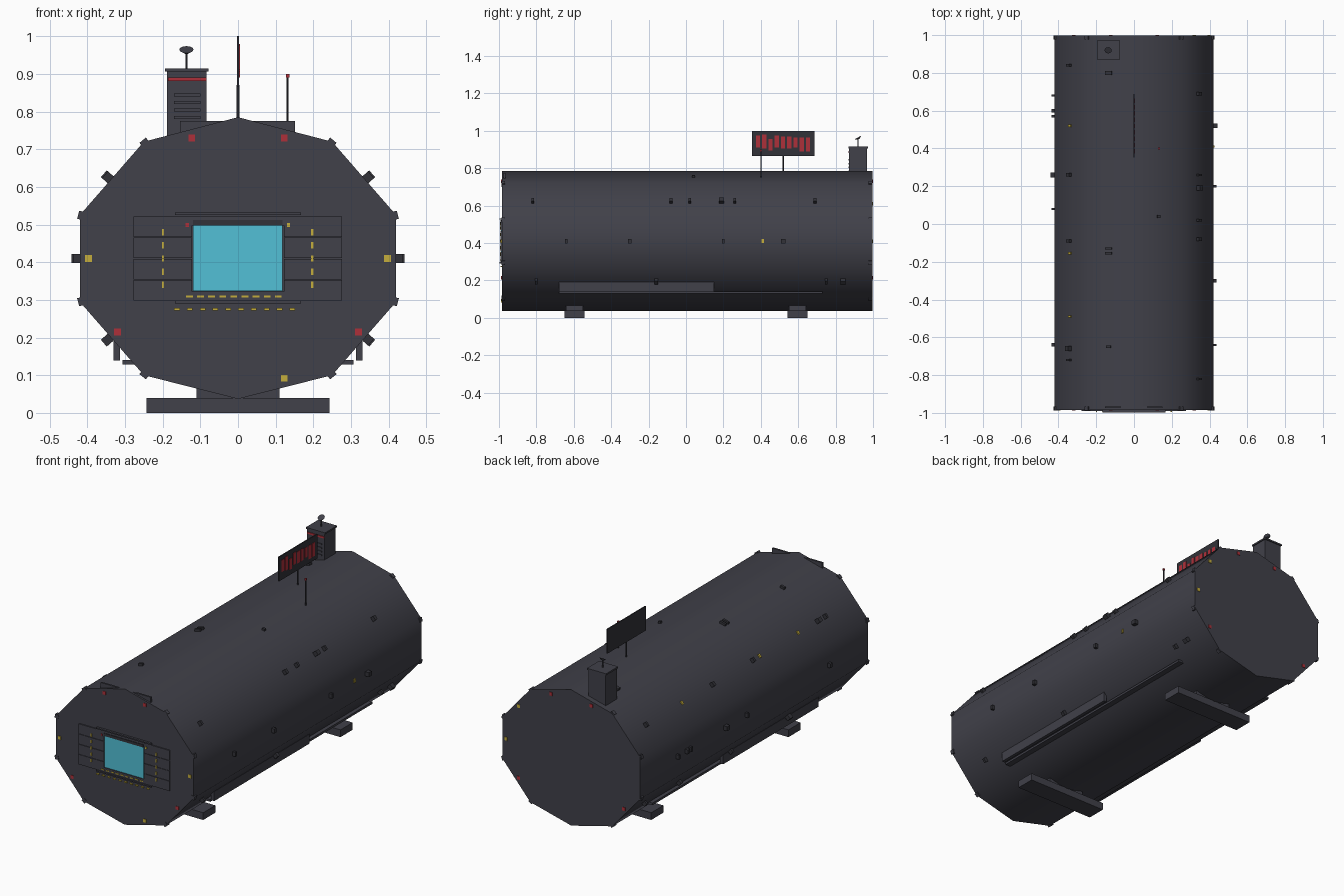
import bpy, bmesh, math
from mathutils import Matrix, Vector


def material(name, rgb):
    m = bpy.data.materials.new(name)
    m.diffuse_color = (*rgb, 1)
    return m


HULL = material("charcoal", (0.052, 0.052, 0.067))
DARK = material("dark grey", (0.032, 0.032, 0.040))
RED = material("signal red", (0.42, 0.030, 0.042))
YELLOW = material("signal yellow", (0.56, 0.42, 0.045))
CYAN = material("cyan glow", (0.085, 0.53, 0.67))


def finish(name, bm, mat):
    bmesh.ops.recalc_face_normals(bm, faces=bm.faces)
    me = bpy.data.meshes.new(name)
    bm.to_mesh(me)
    bm.free()
    me.materials.append(mat)
    ob = bpy.data.objects.new(name, me)
    bpy.context.collection.objects.link(ob)
    return ob


def boxes(name, items, mat):
    """items: (centre, size) or (centre, size, rotation about y)."""
    bm = bmesh.new()
    for it in items:
        rot = Matrix.Rotation(it[2] if len(it) > 2 else 0, 4, 'Y')
        mtx = Matrix.Translation(it[0]) @ rot @ Matrix.Diagonal((*it[1], 1))
        bmesh.ops.create_cube(bm, size=1, matrix=mtx)
    return finish(name, bm, mat)


def span(x0, x1, y0, y1, z0, z1):
    return ((x0 + x1) / 2, (y0 + y1) / 2, (z0 + z1) / 2), (x1 - x0, y1 - y0, z1 - z0)


def cylinder(name, centre, r1, r2, depth, mat, sides=10, tilt=0):
    bm = bmesh.new()
    mtx = Matrix.Translation(centre) @ Matrix.Rotation(tilt, 4, 'X')
    bmesh.ops.create_cone(bm, cap_ends=True, segments=sides, radius1=r1, radius2=r2,
                          depth=depth, matrix=mtx)
    return finish(name, bm, mat)


# Ten-sided hull, smooth along the sides with flat ends
half = [(0, 0.785), (0.25, 0.72), (0.42, 0.525), (0.42, 0.295), (0.25, 0.10), (0, 0.037)]
ring = half + [(-x, z) for x, z in half[-2:0:-1]]
FRONT, BACK = -0.985, 0.998
bm = bmesh.new()
ends = [[bm.verts.new((x, y, z)) for x, z in ring] for y in (FRONT, BACK)]
for e in ends:
    bm.faces.new(e)
for i in range(10):
    j = (i + 1) % 10
    bm.faces.new((ends[0][i], ends[0][j], ends[1][j], ends[1][i]))
hull = finish("hull", bm, HULL)
bpy.context.view_layer.objects.active = hull
hull.select_set(True)
bpy.ops.object.shade_smooth_by_angle(angle=math.radians(60))
hull.select_set(False)

# Corner brackets around both rims
boxes("rim_brackets", [((x * 0.985, y, 0.41 + (z - 0.41) * 0.985), (0.022, 0.02, 0.022),
                        math.atan2(x, z - 0.41))
                       for x, z in ring if x for y in (-0.977, 0.987)], HULL)

# Skid feet and their saddles
boxes("skid_feet", [span(-0.243, 0.243, y - 0.053, y + 0.053, 0, 0.04) for y in (-0.597, 0.597)], HULL)
boxes("skid_saddles", [span(-0.11, 0.11, y - 0.045, y + 0.045, 0.04, 0.068) for y in (-0.597, 0.597)], HULL)

# Side conduits and rails
for s, side in ((1, "right"), (-1, "left")):
    boxes(side + "_conduit", [((s * 0.322, -0.265, 0.165), (0.018, 0.83, 0.052))], HULL)
    boxes(side + "_rail", [((s * 0.282, 0.025, 0.135), (0.05, 1.41, 0.012))], HULL)

# Greebles on the flanks: (side, height row) -> positions along the hull
rows = {
    (1, 0.625): [-0.82, -0.08, 0.02, 0.19, 0.26, 0.69],
    (1, 0.41): [-0.64, -0.30, 0.20, 0.52],
    (1, 0.195): [-0.80, -0.16, 0.75, 0.84],
    (-1, 0.625): [0.84, 0.26, -0.09, -0.66, -0.72],
    (-1, 0.41): [0.68, 0.60, 0.57, 0.26, 0.08, -0.64],
    (-1, 0.195): [0.85, 0.55, 0.10, -0.40],
}
where = {0.625: (0.345, 49), 0.41: (0.427, 90), 0.195: (0.345, 131)}
items = []
for (s, z), ys in rows.items():
    x, deg = where[z]
    for k, y in enumerate(ys):
        length = (0.012, 0.018, 0.014, 0.026)[k % 4]
        items.append(((s * x, y, z), (0.024, length, 0.03 if k % 4 == 3 else 0.022),
                      s * math.radians(deg)))
boxes("flank_fittings", items, DARK)
boxes("roof_fittings", [((-0.135, 0.80, 0.756), (0.035, 0.022, 0.014), -0.254),
                        ((-0.135, -0.13, 0.756), (0.035, 0.012, 0.014), -0.254),
                        ((-0.135, -0.155, 0.756), (0.035, 0.012, 0.014), -0.254),
                        ((-0.135, -0.65, 0.756), (0.025, 0.014, 0.014), -0.254),
                        ((0.13, 0.04, 0.756), (0.016, 0.014, 0.014), 0.254)], DARK)
boxes("flank_lamps", [((0.422, 0.41, 0.41), (0.008, 0.012, 0.02))] +
      [((-0.340, y, 0.622), (0.02, 0.012, 0.008), math.radians(-49)) for y in (0.52, -0.155, -0.49)],
      YELLOW)

# Square marker lights on the two ends
front_red = [(-0.123, 0.73), (0.123, 0.73), (-0.32, 0.215), (0.32, 0.215)]
back_yellow = [(0.32, 0.61), (0.397, 0.41)]
front_yellow = [(-0.397, 0.41), (0.397, 0.41), (0.123, 0.092)]
for name, pts, y, mat in (("front_red_markers", front_red, FRONT, RED),
                          ("front_yellow_markers", front_yellow, FRONT, YELLOW),
                          ("back_red_markers", front_red, BACK, RED),
                          ("back_yellow_markers", back_yellow, BACK, YELLOW)):
    boxes(name, [((x, y, z), (0.018, 0.006, 0.018)) for x, z in pts], mat)

# Front hatch: slatted surround, glowing opening, ledges
slats = []
for k in range(4):
    z0 = 0.298 + k * 0.0563
    for x0, x1 in ((-0.278, -0.122), (0.122, 0.276)):
        slats.append(span(x0, x1, -0.991, -0.98, z0, z0 + 0.0545))
slats += [span(-0.122, 0.122, -0.991, -0.98, 0.298, 0.322),
          span(-0.122, 0.122, -0.991, -0.98, 0.498, 0.523)]
boxes("hatch_surround", slats, HULL)
boxes("hatch_glow", [span(-0.119, 0.118, -0.990, -0.98, 0.324, 0.497)], CYAN)
boxes("hatch_header", [span(-0.119, 0.118, -0.994, -0.98, 0.497, 0.512)], DARK)
boxes("hatch_ledges", [span(-0.167, 0.167, -0.997, -0.98, z, z + 0.007) for z in (0.525, 0.291)], HULL)

# Yellow guide dashes around the hatch
dashes = [((-0.162 + k * 0.034, -0.988, 0.275), (0.015, 0.008, 0.006)) for k in range(10)]
dashes += [((-0.129 + k * 0.0295, -0.992, 0.309), (0.018, 0.004, 0.005)) for k in range(9)]
dashes += [((x, -0.992, 0.34 + k * 0.035), (0.006, 0.004, 0.017)) for x in (-0.199, 0.197) for k in range(5)]
dashes.append(((0.134, -0.992, 0.499), (0.009, 0.005, 0.010)))
boxes("guide_dashes", dashes, YELLOW)
boxes("hatch_red_lamp", [((-0.135, -0.992, 0.499), (0.009, 0.005, 0.010))], RED)

# Roof plate above the front rim
boxes("front_roof_plate", [span(-0.154, 0.151, -0.975, -0.965, 0.735, 0.775)], HULL)

# Roof tower with cap, red band, vents and dish
boxes("tower", [span(-0.189, -0.083, 0.872, 0.968, 0.70, 0.908)], HULL)
boxes("tower_cap", [span(-0.194, -0.078, 0.868, 0.973, 0.906, 0.915)], HULL)
boxes("tower_red_band", [span(-0.186, -0.084, 0.868, 0.874, 0.881, 0.891)], RED)
boxes("tower_vents", [span(-0.17, -0.10, 0.868, 0.874, z, z + 0.008)
                      for z in (0.78, 0.80, 0.82, 0.84)], HULL)
cylinder("dish_mast", (-0.137, 0.92, 0.932), 0.003, 0.003, 0.045, HULL, 6)
cylinder("dish", (-0.137, 0.922, 0.960), 0.006, 0.019, 0.010, HULL, 12, math.radians(30))

# Whip antenna with red tip
cylinder("antenna", (0.132, 0.40, 0.815), 0.003, 0.003, 0.15, DARK, 6)
boxes("antenna_tip", [((0.132, 0.40, 0.895), (0.010, 0.010, 0.010))], RED)

# Sign board on a post, red bars on the right face
cylinder("sign_post", (0, 0.52, 0.82), 0.004, 0.004, 0.10, DARK, 6)
boxes("sign_board", [span(-0.003, 0.003, 0.353, 0.687, 0.866, 1.0)], DARK)
extents = [(0.91, 0.975), (0.905, 0.98), (0.895, 0.955), (0.91, 0.975), (0.905, 0.97),
           (0.905, 0.97), (0.91, 0.965), (0.89, 0.965), (0.89, 0.965)]
boxes("sign_bars", [span(0.002, 0.005, 0.373 + k * 0.0335, 0.396 + k * 0.0335, a, b)
                    for k, (a, b) in enumerate(extents)], RED)
